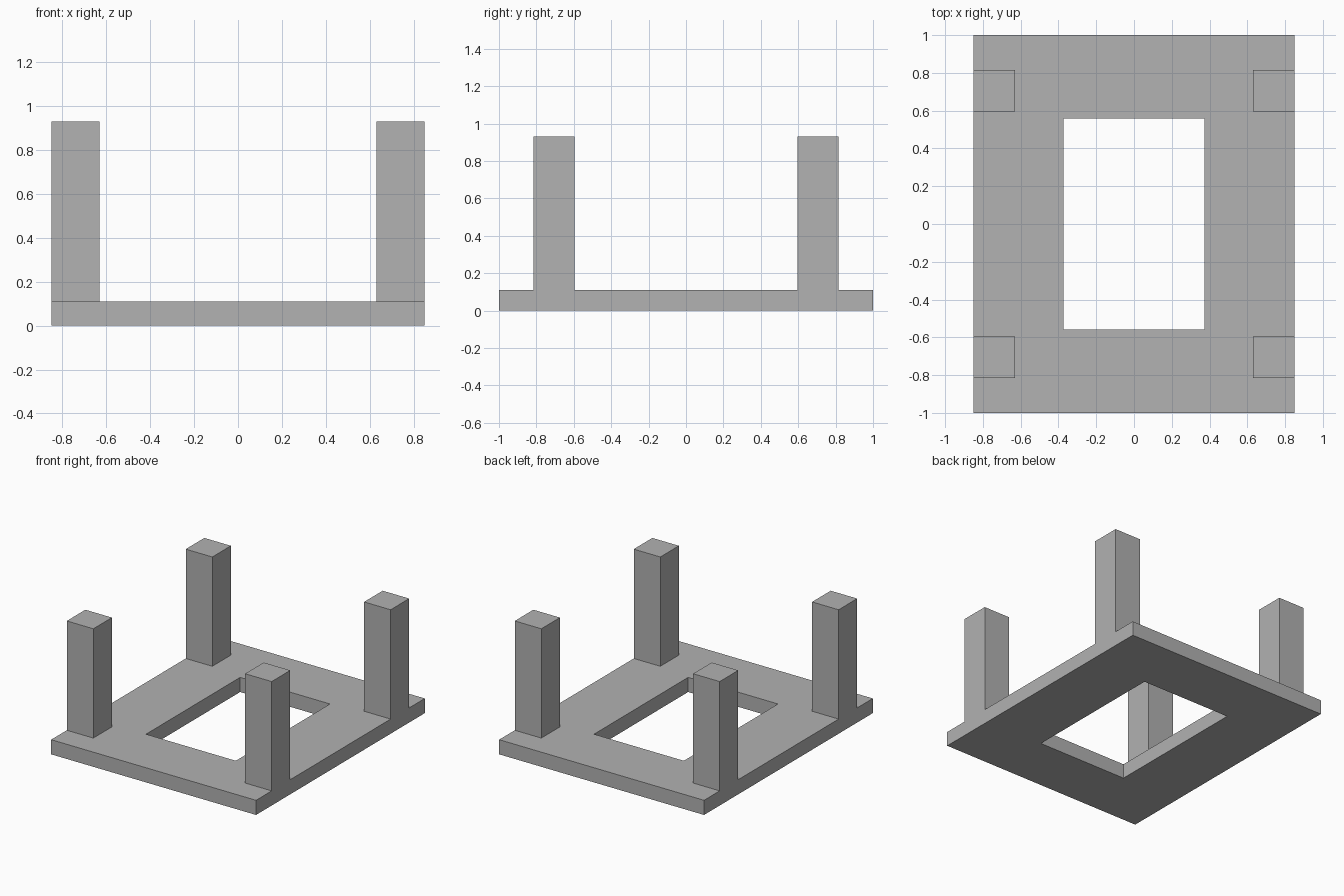
import bpy
import bmesh

cube = bpy.data.objects.get("Cube")
if cube:
    bpy.data.objects.remove(cube, do_unlink=True)

# Grid lines of the plate: outer edge, post edges, opening edges
XS = [-0.85, -0.63, -0.373, 0.373, 0.63, 0.85]
YS = [-1.0, -0.815, -0.595, -0.558, 0.558, 0.595, 0.815, 1.0]
PLATE_TOP = 0.11
POST_TOP = 0.93

grey = bpy.data.materials.new("plain_grey")
grey.use_nodes = True
colour = (0.445, 0.445, 0.445, 1.0)
grey.diffuse_color = colour
grey.node_tree.nodes["Principled BSDF"].inputs["Base Color"].default_value = colour


def raise_faces(bm, faces, height):
    """Extrude faces straight up and return the new top faces."""
    geom = bmesh.ops.extrude_face_region(bm, geom=faces, use_keep_orig=False)["geom"]
    verts = [g for g in geom if isinstance(g, bmesh.types.BMVert)]
    bmesh.ops.translate(bm, verts=verts, vec=(0, 0, height))
    return [g for g in geom if isinstance(g, bmesh.types.BMFace)]


bm = bmesh.new()
grid = [[bm.verts.new((x, y, 0)) for y in YS] for x in XS]

# Flat frame around the rectangular opening
base = []
for i in range(len(XS) - 1):
    for j in range(len(YS) - 1):
        if i == 2 and j == 3:
            continue
        base.append(bm.faces.new((grid[i][j], grid[i + 1][j],
                                  grid[i + 1][j + 1], grid[i][j + 1])))

# Thicken the frame, keeping its underside
geom = bmesh.ops.extrude_face_region(bm, geom=base, use_keep_orig=True)["geom"]
bmesh.ops.translate(bm, verts=[g for g in geom if isinstance(g, bmesh.types.BMVert)],
                    vec=(0, 0, PLATE_TOP))
top = [g for g in geom if isinstance(g, bmesh.types.BMFace)]

# Four square posts flush with the long sides
posts = []
for f in top:
    c = f.calc_center_median()
    if abs(c.x) > 0.63 and 0.595 < abs(c.y) < 0.815:
        posts.append(f)
new_tops = raise_faces(bm, posts, POST_TOP - PLATE_TOP)
bmesh.ops.delete(bm, geom=[f for f in posts if f.is_valid and f not in new_tops],
                 context="FACES_ONLY")

# Merge coplanar faces and make the normals point outward
bmesh.ops.dissolve_limit(bm, angle_limit=0.01, verts=bm.verts[:], edges=bm.edges[:])
bmesh.ops.recalc_face_normals(bm, faces=bm.faces[:])

mesh = bpy.data.meshes.new("frame_with_posts")
bm.to_mesh(mesh)
bm.free()
mesh.materials.append(grey)
bpy.context.collection.objects.link(bpy.data.objects.new("frame_with_posts", mesh))
